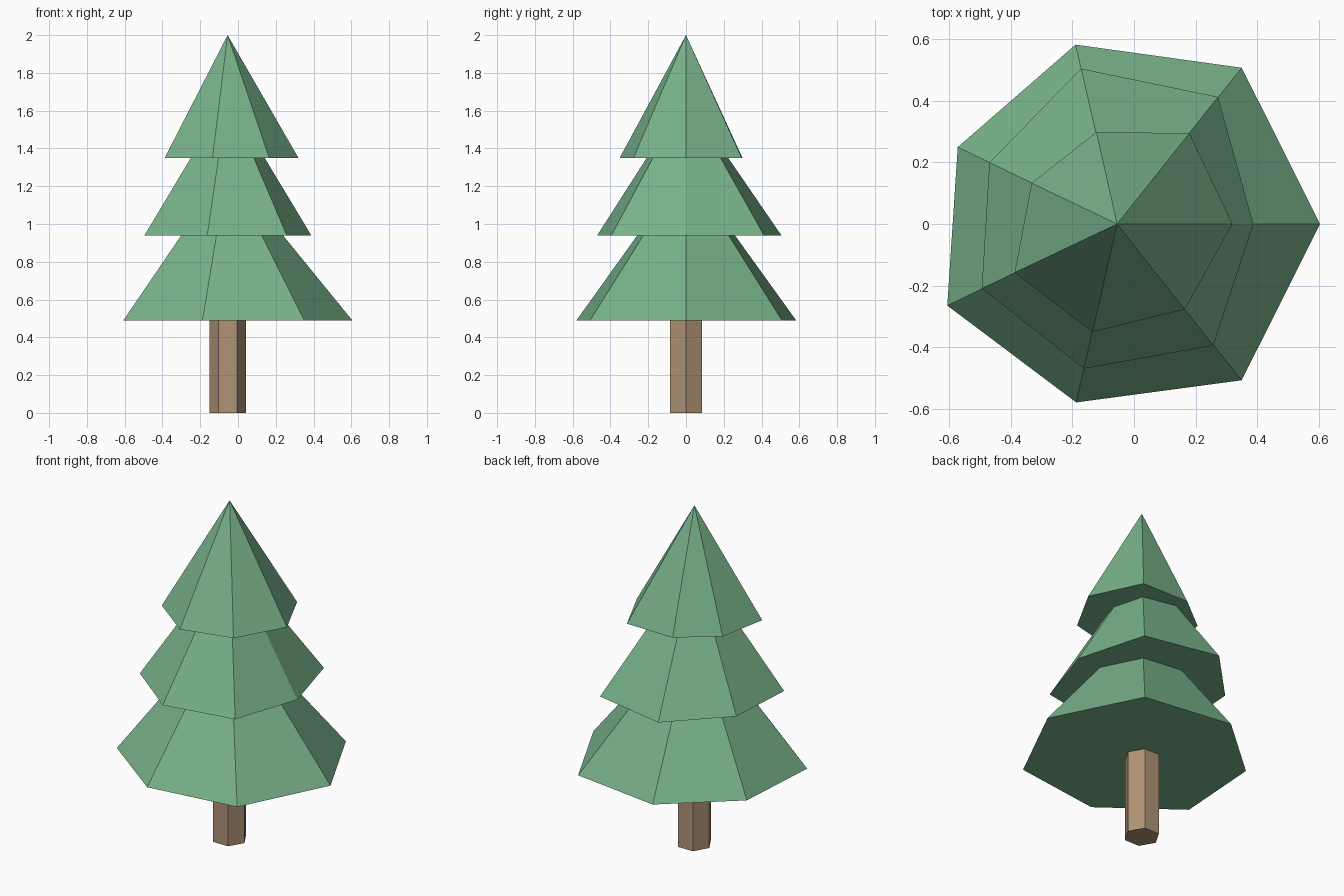
import bpy, bmesh, math

if "Cube" in bpy.data.objects:
    bpy.data.objects.remove(bpy.data.objects["Cube"])

AXIS_X = -0.055  # the trunk axis sits slightly left of centre


def material(name, color):
    m = bpy.data.materials.new(name)
    m.diffuse_color = (*color, 1.0)
    m.use_nodes = True
    m.node_tree.nodes["Principled BSDF"].inputs["Base Color"].default_value = m.diffuse_color
    return m


green = material("pine_green", (0.188, 0.445, 0.254))
brown = material("bark_brown", (0.434, 0.292, 0.181))


def finish(bm, name, mat):
    bmesh.ops.recalc_face_normals(bm, faces=bm.faces)
    mesh = bpy.data.meshes.new(name)
    bm.to_mesh(mesh)
    bm.free()
    mesh.materials.append(mat)
    obj = bpy.data.objects.new(name, mesh)
    bpy.context.collection.objects.link(obj)
    return obj


def foliage_tier(name, rim, z, apex_z):
    """Closed cone with an irregular seven-sided rim."""
    bm = bmesh.new()
    ring = [bm.verts.new((x, y, z)) for x, y in rim]
    tip = bm.verts.new((AXIS_X, 0, apex_z))
    for i, v in enumerate(ring):
        bm.faces.new((v, ring[(i + 1) % len(ring)], tip))
    bm.faces.new(ring[::-1])
    return finish(bm, name, green)


# Foliage tiers, bottom to top
foliage_tier("lower_foliage",
             [(0.605, 0), (0.35, 0.508), (-0.19, 0.583), (-0.573, 0.25),
              (-0.607, -0.265), (-0.188, -0.58), (0.35, -0.508)], 0.49, 1.30)
foliage_tier("middle_foliage",
             [(0.388, 0), (0.273, 0.413), (-0.172, 0.505), (-0.47, 0.2),
              (-0.495, -0.21), (-0.163, -0.47), (0.258, -0.395)], 0.94, 1.676)
foliage_tier("top_foliage",
             [(0.32, 0), (0.18, 0.295), (-0.122, 0.299), (-0.333, 0.133),
              (-0.388, -0.158), (-0.135, -0.351), (0.165, -0.278)], 1.35, 2.0)

# Six-sided trunk, reaching just into the lowest tier
bm = bmesh.new()
base = [bm.verts.new((AXIS_X + 0.097 * math.cos(math.radians(60 * i)),
                      0.097 * math.sin(math.radians(60 * i)), 0)) for i in range(6)]
bottom = bm.faces.new(base)
side = bmesh.ops.extrude_face_region(bm, geom=[bottom], use_keep_orig=True)
for v in side["geom"]:
    if isinstance(v, bmesh.types.BMVert):
        v.co.z = 0.5
finish(bm, "trunk", brown)
